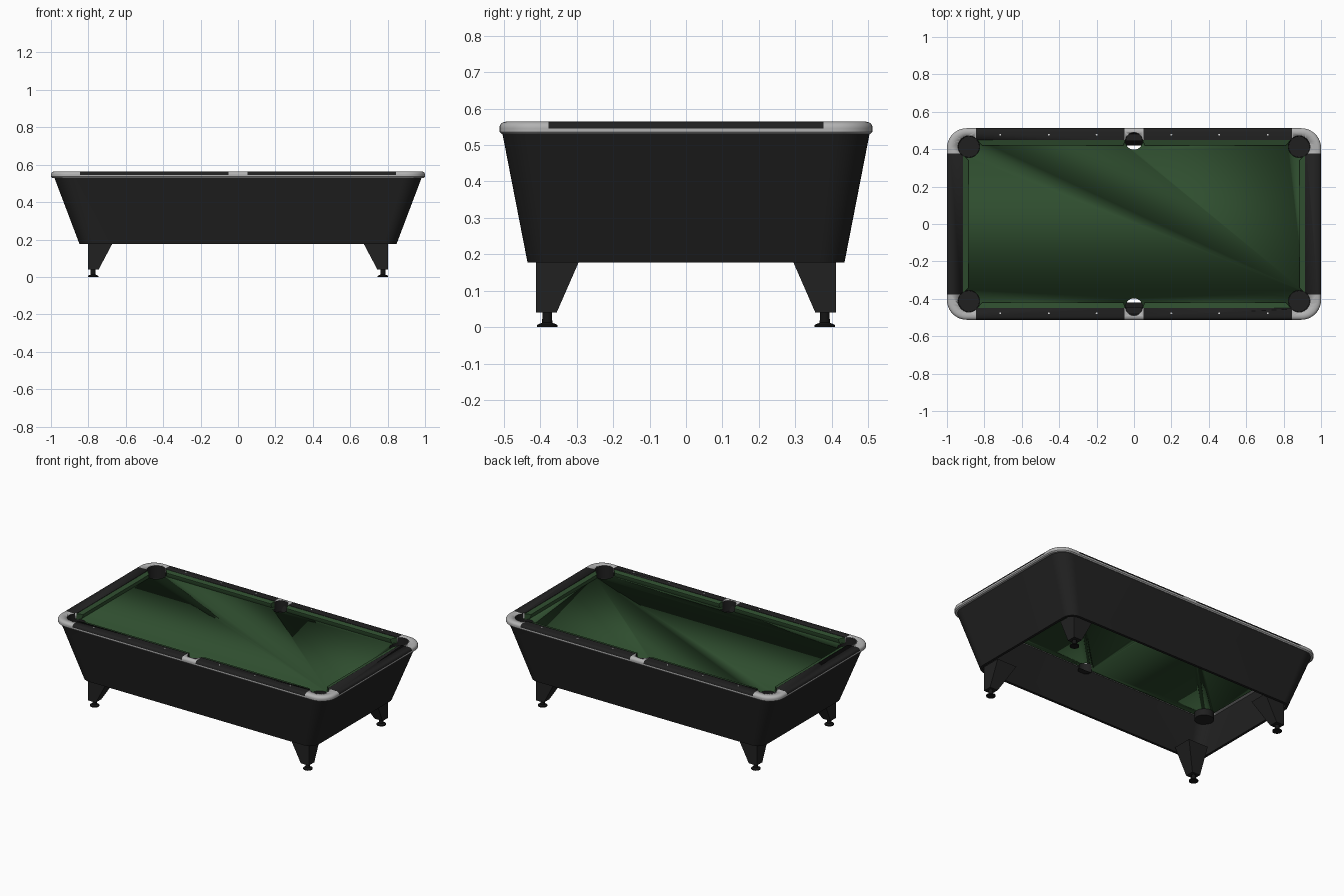
import bpy, bmesh, math
from mathutils import Vector

if "Cube" in bpy.data.objects:
    bpy.data.objects.remove(bpy.data.objects["Cube"])


def material(name, rgb):
    m = bpy.data.materials.new(name)
    m.diffuse_color = (*rgb, 1)
    m.use_nodes = True
    m.node_tree.nodes["Principled BSDF"].inputs["Base Color"].default_value = m.diffuse_color
    return m


BLACK = material("black laminate", (0.015, 0.015, 0.015))
GREY = material("silver grey trim", (0.45, 0.45, 0.45))
GREEN = material("green cloth", (0.028, 0.075, 0.028))
POCKET = material("dark pocket plastic", (0.014, 0.014, 0.014))
FOOT = material("black foot", (0.007, 0.007, 0.007))
WHITE = material("white sight", (0.7, 0.7, 0.7))


def finish(bm, name, mats, angle=35):
    bmesh.ops.recalc_face_normals(bm, faces=bm.faces)
    me = bpy.data.meshes.new(name)
    bm.to_mesh(me)
    bm.free()
    for m in mats:
        me.materials.append(m)
    ob = bpy.data.objects.new(name, me)
    bpy.context.collection.objects.link(ob)
    bpy.ops.object.select_all(action='DESELECT')
    ob.select_set(True)
    bpy.context.view_layer.objects.active = ob
    bpy.ops.object.shade_smooth_by_angle(angle=math.radians(angle))
    return ob


def rounded_rect(hx, hy, r, z, n=10):
    pts = []
    for q, (sx, sy) in enumerate([(1, 1), (-1, 1), (-1, -1), (1, -1)]):
        for i in range(n + 1):
            a = math.pi / 2 * (q + i / n)
            pts.append((sx * (hx - r) + r * math.cos(a), sy * (hy - r) + r * math.sin(a), z))
    return pts


def loft(bm, loops, closed=False, caps=False):
    rows = [[bm.verts.new(p) for p in l] for l in loops]
    pairs = list(zip(rows, rows[1:])) + ([(rows[-1], rows[0])] if closed else [])
    for a, b in pairs:
        for i in range(len(a)):
            j = (i + 1) % len(a)
            bm.faces.new((a[i], a[j], b[j], b[i]))
    if caps:
        bm.faces.new(rows[0])
        bm.faces.new(rows[-1])


def disc_loop(x, y, r, z, n=24):
    return [(x + r * math.cos(2 * math.pi * i / n), y + r * math.sin(2 * math.pi * i / n), z) for i in range(n)]


CORNERS = [(sx, sy) for sx in (-1, 1) for sy in (-1, 1)]
PX, PY, PR = 0.883, 0.413, 0.058      # corner pocket centre and radius
MY, MR = 0.443, 0.046                 # middle pocket centre and radius

# Cabinet: tapered shell, open underneath
bm = bmesh.new()
loft(bm, [rounded_rect(0.848, 0.435, 0.07, 0.177), rounded_rect(0.982, 0.504, 0.1, 0.531),
          rounded_rect(0.966, 0.488, 0.085, 0.531), rounded_rect(0.832, 0.419, 0.055, 0.177)], closed=True)
finish(bm, "cabinet", [BLACK])

# Rail frame: grey trim, corners and middle castings, with black rails by position
bm = bmesh.new()
outer = [(0.006, 0.53), (0, 0.536), (0, 0.55), (0.003, 0.557), (0.009, 0.562), (0.018, 0.564)]
loops = [rounded_rect(1 - d, 0.512 - d, 0.105 - d, z) for d, z in outer]
loops += [rounded_rect(0.915, 0.45, 0.01, 0.564), rounded_rect(0.915, 0.45, 0.01, 0.53)]
loft(bm, loops, closed=True)
cuts = [((0, 0, 0.5455), (0, 0, 1))] + [((x, 0, 0), (1, 0, 0)) for x in (-0.845, -0.05, 0.05, 0.845)]
cuts += [((0, y, 0), (0, 1, 0)) for y in (-0.378, 0.378)]
for co, no in cuts:
    bmesh.ops.bisect_plane(bm, geom=bm.verts[:] + bm.edges[:] + bm.faces[:], plane_co=co, plane_no=no)
for f in bm.faces:
    c = f.calc_center_median()
    long_rail = 0.05 < abs(c.x) < 0.845
    end_rail = abs(c.y) < 0.378 and abs(c.x) > 0.9
    f.material_index = 1 if c.z > 0.5456 and (long_rail or end_rail) else 0
frame = finish(bm, "rail_frame", [GREY, BLACK])

# Cloth bed
bm = bmesh.new()
loft(bm, [rounded_rect(0.925, 0.458, 0.01, z, 2) for z in (0.512, 0.527)], caps=True)
bed = finish(bm, "cloth_bed", [GREEN])

# Pocket holes cut through frame and bed
bm = bmesh.new()
for sx, sy in CORNERS:
    loft(bm, [disc_loop(sx * PX, sy * PY, PR, z) for z in (0.4, 0.7)], caps=True)
for sy in (-1, 1):
    loft(bm, [disc_loop(0, sy * MY, MR, z) for z in (0.4, 0.7)], caps=True)
cutter = finish(bm, "pocket_cutter", [POCKET])
cutter.hide_render = True
for ob in (frame, bed):
    mod = ob.modifiers.new("pocket holes", 'BOOLEAN')
    mod.operation = 'DIFFERENCE'
    mod.solver = 'EXACT'
    mod.object = cutter
    bpy.context.view_layer.objects.active = ob
    bpy.ops.object.modifier_apply(modifier=mod.name)
bpy.data.objects.remove(cutter)


def pocket(name, cx, cy, r, direction, full, floor):
    """Cup with a tall back wall; a half cup leaves the table side open."""
    bm = bmesh.new()
    d = Vector(direction).normalized()
    base = math.atan2(d.y, d.x) - math.pi / 2
    n = 24
    centre = bm.verts.new((cx, cy, floor))
    for i in range(n if full else n // 2):
        a = [base + 2 * math.pi * (i + k) / n for k in (0, 1)]
        ring = [(cx + r * math.cos(t), cy + r * math.sin(t)) for t in a]
        top = 0.562 if i < n // 2 else 0.526
        lo = [bm.verts.new((*p, floor)) for p in ring]
        hi = [bm.verts.new((*p, top)) for p in ring]
        bm.faces.new((lo[0], lo[1], hi[1], hi[0]))
        bm.faces.new((centre, lo[0], lo[1]))
    bmesh.ops.remove_doubles(bm, verts=bm.verts, dist=1e-5)
    finish(bm, name, [POCKET])


for i, (sx, sy) in enumerate(CORNERS):
    pocket(f"corner_pocket_{i}", sx * PX, sy * PY, PR - 0.001, (sx, sy), True, 0.47)
for i, sy in enumerate((-1, 1)):
    pocket(f"middle_pocket_{i}", 0, sy * MY, MR - 0.001, (0, sy), False, 0.49)

# Cushions: section as (distance in from rail, height), ends splayed to the pockets
SECTION = [(0, 0.525), (0, 0.562), (0.03, 0.555), (0.03, 0.547), (0.022, 0.525)]


def cushion(name, rail, start, end, along_x, sign, splay0, splay1):
    bm = bmesh.new()
    ends = []
    for pos, splay in ((start, splay0), (end, splay1)):
        pts = []
        for d, z in SECTION:
            u, v = pos + splay * d, sign * (rail - d)
            pts.append((u, v, z) if along_x else (v, u, z))
        ends.append(pts)
    loft(bm, ends, caps=True)
    finish(bm, name, [GREEN], 20)


for s in (-1, 1):
    cushion(f"end_cushion_{s}", 0.916, -0.37, 0.37, False, s, 0.9, -0.9)
    cushion(f"long_cushion_left_{s}", 0.451, -0.84, -0.047, True, s, 0.9, -0.3)
    cushion(f"long_cushion_right_{s}", 0.451, 0.047, 0.84, True, s, 0.3, -0.9)

# Rail sights
bm = bmesh.new()
for sx, sy in CORNERS:
    for x in (0.2, 0.455, 0.715):
        loft(bm, [disc_loop(sx * x, sy * 0.477, 0.005, z, 10) for z in (0.562, 0.565)], caps=True)
finish(bm, "rail_sights", [WHITE])

# Tapered legs with levelling feet
for i, (sx, sy) in enumerate(CORNERS):
    bm = bmesh.new()
    rows = []
    for x0, y0, z in ((0.745, 0.355, 0.04), (0.66, 0.285, 0.2)):
        rows.append([(sx * x, sy * y, z) for x, y in ((x0, y0), (0.803, y0), (0.803, 0.412), (x0, 0.412))])
    loft(bm, rows, caps=True)
    finish(bm, f"leg_{i}", [BLACK])
    bm = bmesh.new()
    profile = [(0.028, 0), (0.028, 0.006), (0.014, 0.012), (0.013, 0.042)]
    loft(bm, [disc_loop(sx * 0.775, sy * 0.381, r, z) for r, z in profile], caps=True)
    finish(bm, f"levelling_foot_{i}", [FOOT])
